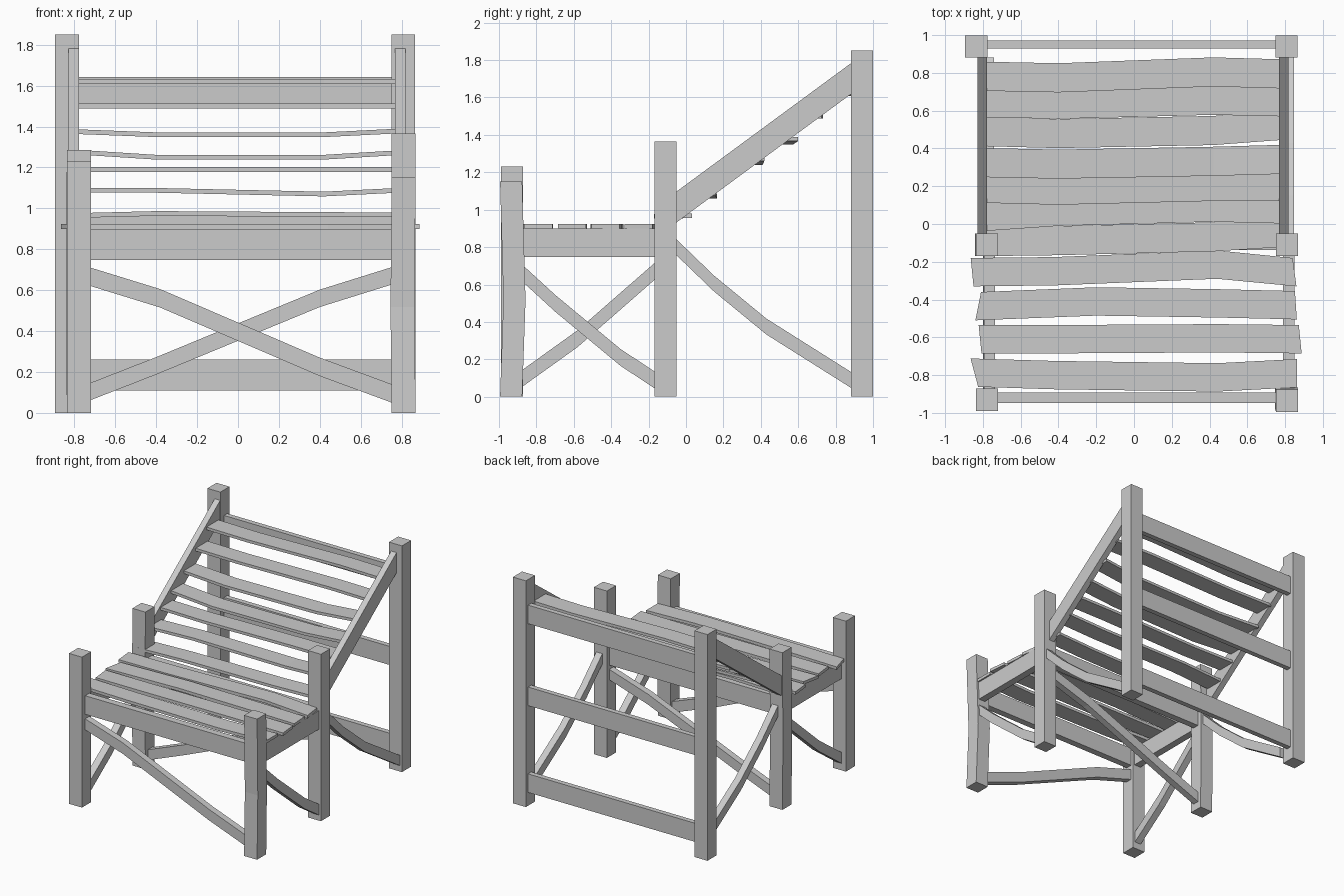
import bpy, bmesh
from mathutils import Vector


def beam(name, axis, pts, a, b, skew=(0, 0)):
    """Rectangular section (sizes a, b on the two other axes) along points; skew slants the end cuts."""
    u, v = [i for i in range(3) if i != axis]
    bm = bmesh.new()
    rings = []
    for k, p in enumerate(pts):
        s = skew[0] if k == 0 else skew[1] if k == len(pts) - 1 else 0
        ring = []
        for du, dv in ((-1, -1), (1, -1), (1, 1), (-1, 1)):
            c = Vector(p)
            c[u] += du * a / 2
            c[v] += dv * b / 2
            c[axis] += du * s / 2
            ring.append(bm.verts.new(c))
        rings.append(ring)
    for r, q in zip(rings, rings[1:]):
        for i in range(4):
            j = (i + 1) % 4
            bm.faces.new((r[i], r[j], q[j], q[i]))
    bm.faces.new(rings[0])
    bm.faces.new(rings[-1])
    bmesh.ops.recalc_face_normals(bm, faces=bm.faces)
    me = bpy.data.meshes.new(name)
    bm.to_mesh(me)
    bm.free()
    ob = bpy.data.objects.new(name, me)
    bpy.context.collection.objects.link(ob)


# Posts: x, y, height, sideways bow in x and y
for name, x, y, h, bx, by in (
        ("front_post_left", -0.778, -0.93, 1.23, 0.0, 0.0),
        ("front_post_right", 0.81, -0.935, 1.15, -0.006, 0.018),
        ("middle_post_left", -0.778, -0.11, 1.285, -0.005, 0.0),
        ("middle_post_right", 0.81, -0.11, 1.365, 0.0, 0.0),
        ("back_post_left", -0.835, 0.94, 1.85, 0.0, 0.0),
        ("back_post_right", 0.808, 0.94, 1.85, 0.0, 0.0)):
    beam(name, 2, [(x, y, 0), (x + bx, y + by, h * 0.45), (x, y, h)], 0.117, 0.118)

# Seat frame rails
XL, XR = -0.72, 0.752
for name, y, z, t in (("front_seat_rail", -0.92, 0.823, 0.055),
                      ("rear_seat_rail", -0.11, 0.823, 0.055),
                      ("back_bottom_rail", 0.95, 0.185, 0.042),
                      ("back_middle_rail", 0.95, 0.895, 0.042),
                      ("back_top_rail", 0.95, 1.565, 0.042)):
    l = XL if y < 0.5 else -0.777
    beam(name, 0, [(l, y, z), (XR, y, z)], t, 0.152)
for side, x in (("left", -0.765), ("right", 0.82)):
    beam("side_seat_rail_" + side, 1, [(x, -0.88, 0.823), (x, -0.168, 0.823)], 0.06, 0.152)

# Cross braces under the front and the middle
beam("front_brace", 0, [(XL, -0.92, 0.665), (-0.38, -0.92, 0.56),
                        (0.4, -0.92, 0.225), (XR, -0.92, 0.095)], 0.055, 0.09)
beam("middle_brace", 0, [(XL, -0.11, 0.105), (-0.4, -0.11, 0.23),
                         (0.4, -0.11, 0.56), (XR, -0.11, 0.67)], 0.055, 0.085)

# Side braces
XB = {"left": -0.77, "right": 0.82}
beam("seat_side_brace_right", 1, [(XB["right"], -0.88, 0.665), (XB["right"], -0.7, 0.5),
                                  (XB["right"], -0.35, 0.21), (XB["right"], -0.168, 0.09)], 0.058, 0.09)
beam("seat_side_brace_left", 1, [(XB["left"], -0.88, 0.095), (XB["left"], -0.58, 0.31),
                                 (XB["left"], -0.168, 0.67)], 0.058, 0.09)
for side, x in XB.items():
    beam("back_side_brace_" + side, 1, [(x, -0.052, 0.8), (x, 0.15, 0.605),
                                        (x, 0.43, 0.375), (x, 0.882, 0.09)], 0.055, 0.085)

# Sloping side rails of the backrest
for side, x in (("left", -0.803), ("right", 0.793)):
    beam("backrest_side_rail_" + side, 1, [(x, -0.054, 1.012), (x, 0.884, 1.702)], 0.05, 0.165)

# Seat slats: left x, right x, centre y at four stations, end skews
SEAT = ((-0.845, 0.862, (-0.787, -0.8, -0.812, -0.79), (-0.04, 0.0)),
        (-0.815, 0.88, (-0.61, -0.61, -0.605, -0.61), (-0.015, -0.015)),
        (-0.825, 0.857, (-0.435, -0.41, -0.42, -0.43), (0.03, -0.01)),
        (-0.857, 0.85, (-0.255, -0.25, -0.215, -0.255), (-0.015, -0.02))
        )
for i, (l, r, ys, sk) in enumerate(SEAT):
    xs = (l, -0.2 if i == 2 else -0.42, 0.44, r)
    beam(f"seat_slat_{i + 1}", 0, [(x, y, 0.912) for x, y in zip(xs, ys)], 0.15, 0.024, sk)

# Backrest slats: front-edge y at four stations, z at four stations
BACK = (((-0.17, -0.165, -0.145, -0.122), (0.965, 0.975, 0.97, 0.968)),
        ((-0.037, -0.01, 0.012, 0.003), (1.088, 1.088, 1.07, 1.088)),
        ((0.112, 0.102, 0.122, 0.122), (1.19, 1.19, 1.19, 1.19)),
        ((0.248, 0.24, 0.255, 0.265), (1.275, 1.25, 1.25, 1.272)),
        ((0.412, 0.402, 0.418, 0.445), (1.375, 1.36, 1.36, 1.378)),
        ((0.565, 0.557, 0.578, 0.57), (1.5, 1.5, 1.5, 1.5)),
        ((0.705, 0.697, 0.728, 0.718), (1.62, 1.62, 1.62, 1.62)))
for i, (ys, zs) in enumerate(BACK):
    xs = (-0.79, -0.4, 0.42, 0.78)
    beam(f"backrest_slat_{i + 1}", 0, [(x, y + 0.077, z) for x, y, z in zip(xs, ys, zs)], 0.154, 0.023)
